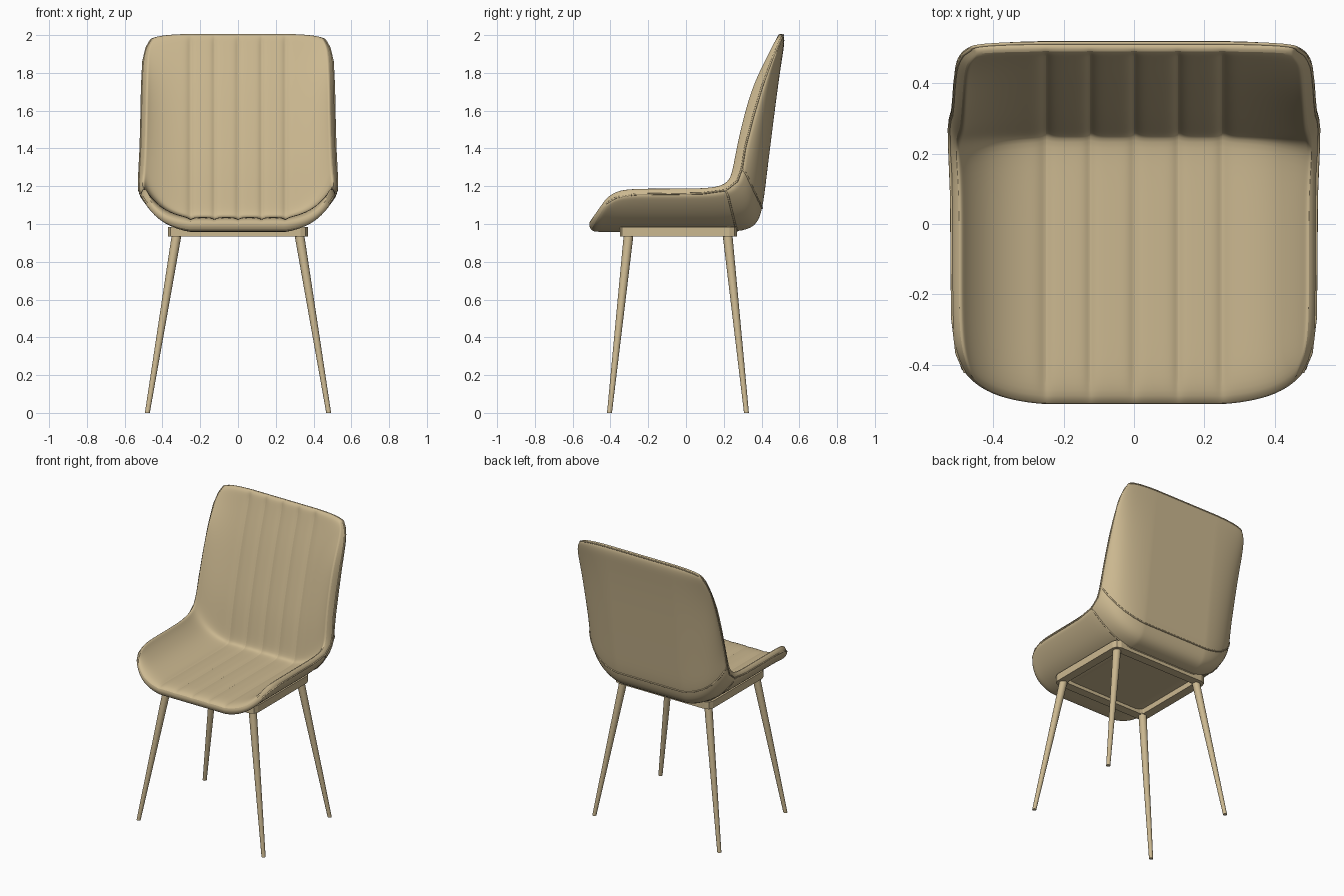
import bpy, bmesh
from mathutils import Vector

if "Cube" in bpy.data.objects:
    bpy.data.objects.remove(bpy.data.objects["Cube"])

tan = bpy.data.materials.new("tan")
tan.diffuse_color = (0.60, 0.48, 0.28, 1)
tan.use_nodes = True
tan.node_tree.nodes["Principled BSDF"].inputs["Base Color"].default_value = tan.diffuse_color


def make(name, bm):
    bmesh.ops.recalc_face_normals(bm, faces=bm.faces[:])
    me = bpy.data.meshes.new(name)
    bm.to_mesh(me)
    bm.free()
    me.materials.append(tan)
    ob = bpy.data.objects.new(name, me)
    bpy.context.collection.objects.link(ob)
    return ob


def smooth(ob, angle=0.7):
    bpy.ops.object.select_all(action='DESELECT')
    ob.select_set(True)
    bpy.context.view_layer.objects.active = ob
    bpy.ops.object.shade_smooth_by_angle(angle=angle)


# Shell stations from front lip to top of back:
# inner y,z | outer y,z | rim x,y,z | rim thickness in y
stations = [
    (-.522, 1.02, -.505, .962, .460, -.435, 1.13, 0),
    (-.46, 1.036, -.47, .958, .485, -.37, 1.185, 0),
    (-.36, 1.036, -.36, .958, .495, -.28, 1.197, 0),
    (-.10, 1.036, -.10, .958, .495, -.10, 1.197, 0),
    (.10, 1.036, .12, .958, .495, .09, 1.197, 0),
    (.235, 1.036, .28, .958, .503, .18, 1.21, .05),
    (.255, 1.05, .37, .985, .503, .225, 1.24, .06),
    (.268, 1.12, .405, 1.07, .500, .245, 1.30, .06),
    (.298, 1.30, .425, 1.24, .492, .262, 1.40, .05),
    (.345, 1.50, .457, 1.50, .488, .300, 1.57, .06),
    (.400, 1.72, .488, 1.74, .485, .350, 1.74, .06),
    (.455, 1.90, .512, 1.90, .480, .425, 1.88, .035),
    (.475, 1.97, .522, 1.96, .472, .458, 1.945, .03),
    (.487, 2.008, .519, 2.008, .445, .482, 1.985, .025),
]
flat = [0, .014, .0625, .111, .125, .139, .1875, .236, .25]
bend = [.06, .2, .4, .6, .8, .92, 1]
LAST = len(stations) - 1


def half_row(y, z, rim, ctrl_x, groove):
    c = Vector((0, y, z))
    pts = [c + Vector((x, 0, 0)) + (groove if x in (0, .125, .25) else Vector()) for x in flat]
    p0, p1 = Vector((.25, y, z)), c.lerp(rim, .1)
    p1.x = ctrl_x
    return pts + [p0 * (1 - t) ** 2 + p1 * 2 * t * (1 - t) + rim * t * t for t in bend]


def full_row(half):
    return [Vector((-p.x, p.y, p.z)) for p in half[:0:-1]] + half


# Padded shell with channel stitching
bm = bmesh.new()
rings = []
for i, (iy, iz, oy, oz, rx, ry, rz, dy) in enumerate(stations):
    groove = Vector((0, oy - iy, oz - iz)).normalized() * (.014 if 0 < i < LAST else 0)
    rim_out = Vector((rx + (.03 if 0 < i < LAST - 1 else .018), ry + dy, rz - (.04 if i < 6 else .01)))
    ctrl_out = min(.42 + .025 * max(0, i - 5), .5, rim_out.x)
    inner = full_row(half_row(iy, iz, Vector((rx, ry, rz)), min(.42, rx), groove))
    outer = full_row(half_row(oy, oz, rim_out, ctrl_out, Vector()))
    rings.append([bm.verts.new(p) for p in inner + outer[::-1]])
n = len(rings[0])
for a, b in zip(rings, rings[1:]):
    for j in range(n):
        k = (j + 1) % n
        bm.faces.new((a[j], a[k], b[k], b[j]))
for r in (rings[0], rings[-1]):
    for j in range(n // 2 - 1):
        bm.faces.new((r[j], r[j + 1], r[n - 2 - j], r[n - 1 - j]))
shell = make("seat_shell", bm)
sub = shell.modifiers.new("smooth", 'SUBSURF')
sub.levels = sub.render_levels = 2
smooth(shell, 1.0)

# Piping follows the smoothed shell's own vertices
bpy.context.view_layer.update()
ev = shell.evaluated_get(bpy.context.evaluated_depsgraph_get())
surf = [v.co.copy() for v in ev.data.vertices[:n * len(stations)]]


def piping(name, ids, r=.005):
    cu = bpy.data.curves.new(name, 'CURVE')
    cu.dimensions = '3D'
    cu.bevel_depth, cu.bevel_resolution = r, 2
    sp = cu.splines.new('POLY')
    sp.points.add(len(ids) - 1)
    for p, k in zip(sp.points, ids):
        p.co = (*surf[k], 1)
    cu.materials.append(tan)
    bpy.context.collection.objects.link(bpy.data.objects.new(name, cu))


h = n // 2
piping("seat_seam", [5 * n + j for j in range(h, n)])
piping("back_seam", [7 * n + j for j in range(h, n)])
rows = range(len(stations))
piping("rim_piping", [i * n + n - 1 for i in rows] + [LAST * n + j for j in range(n - 1, h - 1, -1)]
       + [i * n + h for i in reversed(rows)])

# Rectangular under-seat frame
bm = bmesh.new()
loops = []
for hx, hy, c, z in ((.37, .31, .04, .935), (.37, .31, .04, .985), (.31, .25, .015, .985), (.31, .25, .015, .935)):
    corner = [(hx, hy - c), (hx - c * .3, hy - c * .3), (hx - c, hy)]
    quad = corner + [(-x, y) for x, y in corner[::-1]]
    loops.append([bm.verts.new((x, y - .04, z)) for x, y in quad + [(-x, -y) for x, y in quad]])
for a, b in zip(loops, loops[1:] + loops[:1]):
    for j in range(12):
        k = (j + 1) % 12
        bm.faces.new((a[j], a[k], b[k], b[j]))
make("under_frame", bm)


# Tapered splayed legs
def leg(name, side, top_y, foot_y):
    bm = bmesh.new()
    bmesh.ops.create_cone(bm, cap_ends=True, segments=20, radius1=.013, radius2=.026, depth=.96)
    for v in bm.verts:
        v.co.z += .48
        t = v.co.z / .96
        v.co.x += side * (.48 + (.322 - .48) * t)
        v.co.y += foot_y + (top_y - foot_y) * t
    smooth(make(name, bm))


for side, label in ((-1, "left"), (1, "right")):
    leg("front_leg_" + label, side, -.302, -.405)
    leg("back_leg_" + label, side, .218, .32)
